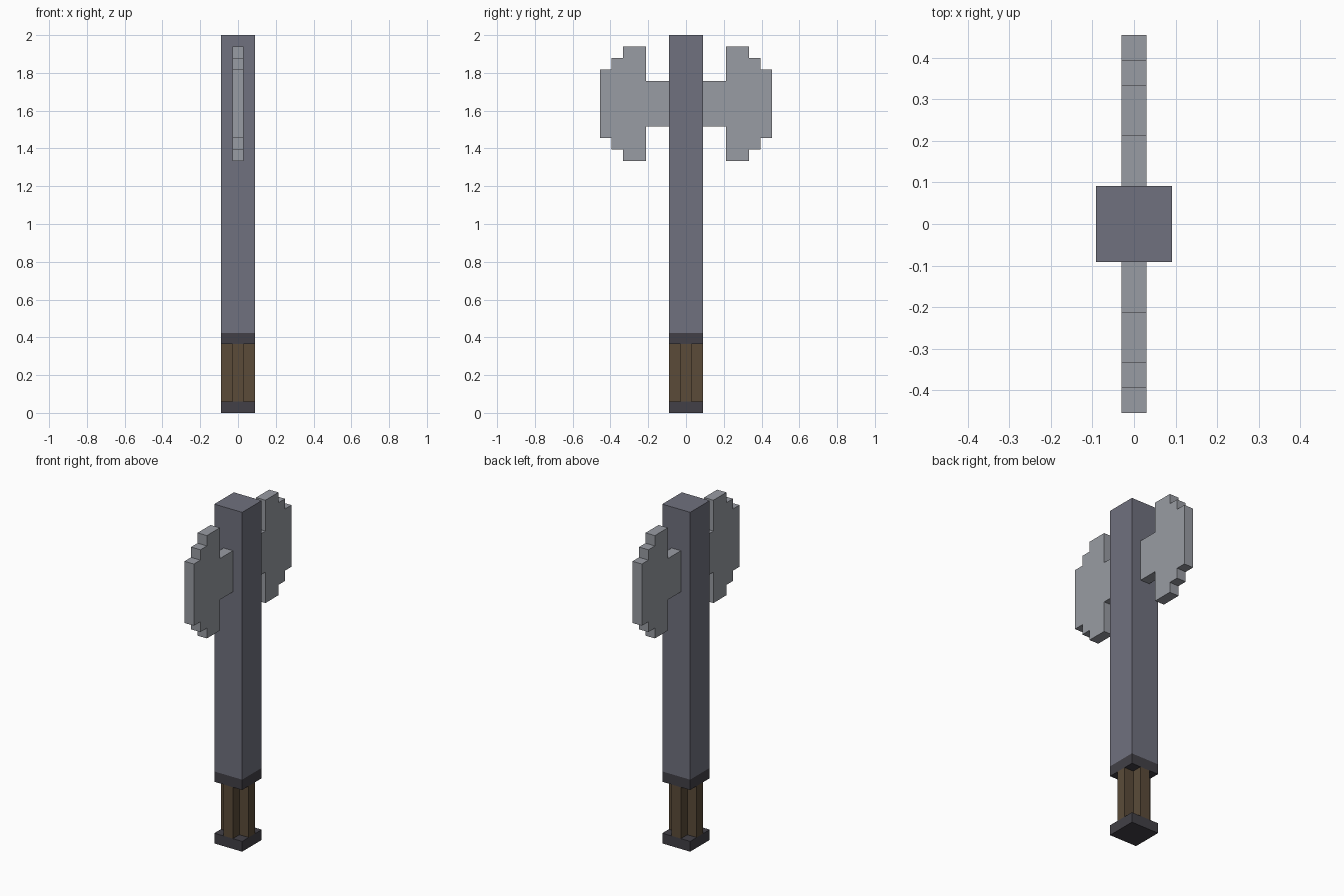
import bpy
import bmesh

U = 2 / 33  # one block unit

cube = bpy.data.objects.get("Cube")
if cube:
    bpy.data.objects.remove(cube, do_unlink=True)


def material(name, rgb):
    linear = [((c / 255 + 0.055) / 1.055) ** 2.4 for c in rgb]
    mat = bpy.data.materials.new(name)
    mat.use_nodes = True
    mat.diffuse_color = (*linear, 1)
    mat.node_tree.nodes["Principled BSDF"].inputs["Base Color"].default_value = (*linear, 1)
    return mat


def prism(name, outline, start, depth, axis, mat):
    """Extrude a flat outline along z, or along x for (y, z) outlines."""
    bm = bmesh.new()
    place = (lambda a, b: (a, b, start)) if axis == "z" else (lambda a, b: (start, a, b))
    face = bm.faces.new([bm.verts.new([c * U for c in place(a, b)]) for a, b in outline])
    top = bmesh.ops.extrude_face_region(bm, geom=[face])["geom"]
    move = (0, 0, depth * U) if axis == "z" else (depth * U, 0, 0)
    bmesh.ops.translate(bm, vec=move, verts=[v for v in top if isinstance(v, bmesh.types.BMVert)])
    bmesh.ops.recalc_face_normals(bm, faces=bm.faces)
    mesh = bpy.data.meshes.new(name)
    bm.to_mesh(mesh)
    bm.free()
    mesh.materials.append(mat)
    obj = bpy.data.objects.new(name, mesh)
    bpy.context.collection.objects.link(obj)
    return obj


steel = material("blade steel", (153, 156, 163))
iron = material("shaft iron", (112, 113, 126))
dark = material("dark fittings", (66, 64, 71))
wood = material("brown grip", (91, 75, 57))

# Square pommel, collar and shaft
R, r = 1.5, 0.5
square = [(-R, -R), (R, -R), (R, R), (-R, R)]
prism("pommel", square, 0, 1, "z", dark)
prism("collar", square, 6, 1, "z", dark)
prism("shaft", square, 7, 26, "z", iron)

# Grip with a cross-shaped section
cross = [(R, -r), (R, r), (r, r), (r, R), (-r, R), (-r, r),
         (-R, r), (-R, -r), (-r, -r), (-r, -R), (r, -R), (r, -r)]
prism("grip", cross, 1, 5, "z", wood)

# Stepped blades: (y, half height) of the upper edge, mirrored about the middle
MID = 27
steps = [(R, 2), (3.5, 2), (3.5, 5), (5.5, 5), (5.5, 4), (6.5, 4), (6.5, 3), (7.5, 3)]
for name, side in (("front_blade", -1), ("back_blade", 1)):
    upper = [(side * y, MID + h) for y, h in steps]
    lower = [(side * y, MID - h) for y, h in reversed(steps)]
    prism(name, upper + lower, -r, 1, "x", steel)
